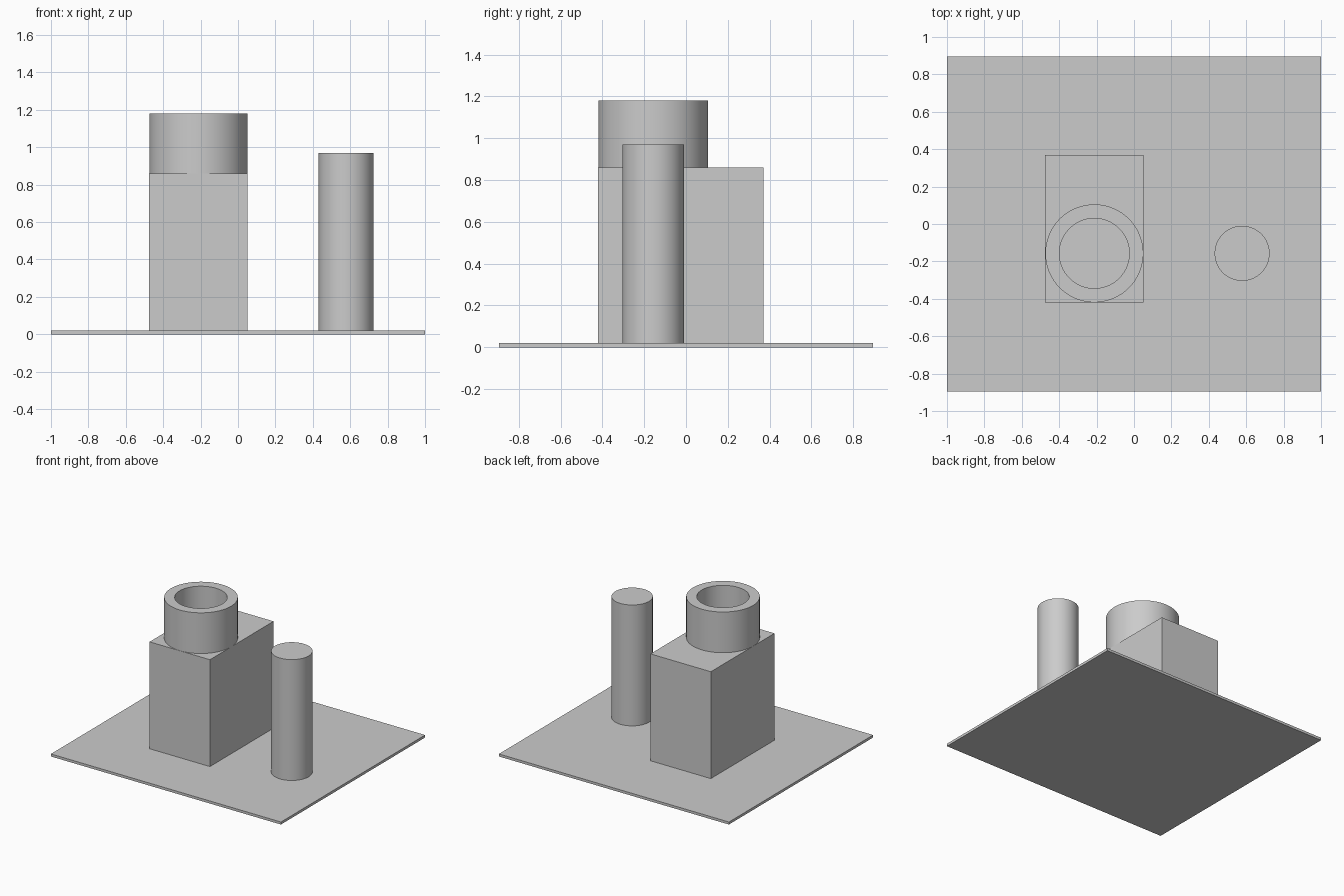
import bpy
import bmesh
import math

old = bpy.data.objects.get("Cube")
if old:
    bpy.data.objects.remove(old, do_unlink=True)

GREY = (0.6, 0.6, 0.6, 1)
grey = bpy.data.materials.new("plain_grey")
grey.use_nodes = True
grey.diffuse_color = GREY
grey.node_tree.nodes["Principled BSDF"].inputs["Base Color"].default_value = GREY

SIDES = 96
PLATE_TOP = 0.02
BLOCK_TOP = 0.86


def box(name, low, high):
    centre = [(a + b) / 2 for a, b in zip(low, high)]
    bpy.ops.mesh.primitive_cube_add(size=1, location=centre)
    obj = bpy.context.object
    obj.name = name
    obj.scale = [b - a for a, b in zip(low, high)]
    bpy.ops.object.transform_apply(location=False, rotation=False, scale=True)
    obj.data.materials.append(grey)
    return obj


def turned(name, centre, profile, closed=False):
    """Revolve a radius/height profile around a vertical axis."""
    bm = bmesh.new()
    verts = [bm.verts.new((r, 0, z)) for r, z in profile]
    edges = [bm.edges.new(pair) for pair in zip(verts, verts[1:])]
    if closed:
        edges.append(bm.edges.new((verts[-1], verts[0])))
    bmesh.ops.spin(bm, geom=verts + edges, cent=(0, 0, 0), axis=(0, 0, 1),
                   angle=math.tau, steps=SIDES, use_merge=True)
    bmesh.ops.remove_doubles(bm, verts=bm.verts, dist=0.0001)
    bmesh.ops.recalc_face_normals(bm, faces=bm.faces)
    mesh = bpy.data.meshes.new(name)
    bm.to_mesh(mesh)
    bm.free()
    obj = bpy.data.objects.new(name, mesh)
    obj.location = (*centre, 0)
    bpy.context.collection.objects.link(obj)
    mesh.materials.append(grey)
    bpy.ops.object.select_all(action="DESELECT")
    obj.select_set(True)
    bpy.context.view_layer.objects.active = obj
    bpy.ops.object.shade_smooth_by_angle(angle=math.radians(30))
    return obj


# Thin ground plate and the block standing on it
box("base_plate", (-1, -0.895, 0), (1, 0.895, PLATE_TOP))
box("block", (-0.475, -0.42, PLATE_TOP), (0.05, 0.37, BLOCK_TOP))

# Open ring on the front half of the block
turned("collar_ring", (-0.212, -0.157),
       [(0.187, BLOCK_TOP), (0.262, BLOCK_TOP), (0.262, 1.18), (0.187, 1.18)],
       closed=True)

# Separate round post
turned("post", (0.578, -0.157),
       [(0, PLATE_TOP), (0.147, PLATE_TOP), (0.147, 0.97), (0, 0.97)])
